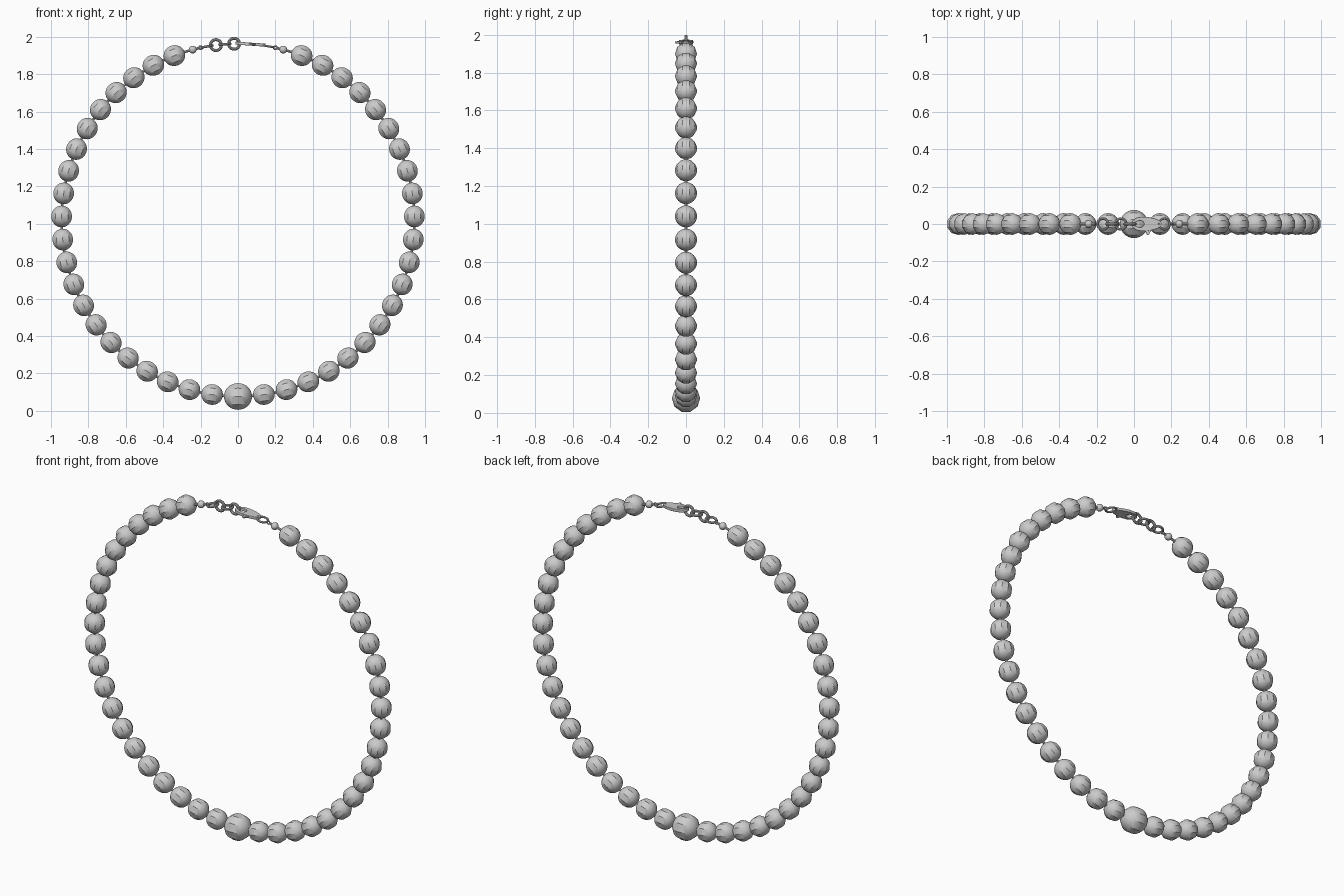
import bpy
from math import sin, cos, pi, asin, radians
from mathutils import Matrix, Vector

if "Cube" in bpy.data.objects:
    bpy.data.objects.remove(bpy.data.objects["Cube"])

R, ZC = 0.943, 1.02           # necklace loop radius and centre height


def frame(t):
    """Local frame on the loop; t is the angle from the bottom. x = along the loop, z = outwards."""
    n = Vector((sin(t), 0, -cos(t)))
    x = Vector((-cos(t), 0, -sin(t)))
    m = Matrix((x, n.cross(x), n)).transposed().to_4x4()
    m.translation = n * R + Vector((0, 0, ZC))
    return m


def top(x):
    """Angle of the point near the top of the loop with the given x."""
    return pi - asin(x / R)


def add(name, data, matrix):
    ob = bpy.data.objects.new(name, data)
    bpy.context.collection.objects.link(ob)
    ob.matrix_world = matrix
    return ob


def ball_mesh(name, r, sides=10, rings=16):
    """Faceted ball whose poles lie on the local x axis."""
    verts, faces = [(-r, 0, 0)], []
    for i in range(1, rings):
        a = pi * i / rings
        for j in range(sides):
            b = 2 * pi * j / sides
            verts.append((-r * cos(a), r * sin(a) * cos(b), r * sin(a) * sin(b)))
    verts.append((r, 0, 0))
    last = len(verts) - 1
    for j in range(sides):
        k = (j + 1) % sides
        faces.append((0, 1 + k, 1 + j))
        for i in range(rings - 2):
            p = 1 + i * sides
            faces.append((p + j, p + k, p + sides + k, p + sides + j))
        q = 1 + (rings - 2) * sides
        faces.append((q + j, q + k, last))
    me = bpy.data.meshes.new(name)
    me.from_pydata(verts, [], faces)
    me.update()
    return me


def ring(name, x, major, minor, upright):
    bpy.ops.mesh.primitive_torus_add(major_radius=major, minor_radius=minor,
                                     major_segments=28, minor_segments=10)
    ob = bpy.context.object
    ob.name = name
    m = frame(top(x))
    ob.matrix_world = m @ Matrix.Rotation(pi / 2, 4, 'X') if upright else m


def strand(name, t0, t1, n, r):
    cu = bpy.data.curves.new(name, 'CURVE')
    cu.dimensions = '3D'
    cu.bevel_depth, cu.bevel_resolution, cu.use_fill_caps = r, 2, True
    sp = cu.splines.new('POLY')
    sp.points.add(n)
    for i, p in enumerate(sp.points):
        p.co = (*frame(t0 + (t1 - t0) * i / n).translation, 1)
    add(name, cu, Matrix())


def plate(name, outlines, half, matrix):
    cu = bpy.data.curves.new(name, 'CURVE')
    cu.dimensions, cu.fill_mode = '2D', 'BOTH'
    cu.extrude, cu.bevel_depth, cu.bevel_resolution = half, 0.002, 2
    for pts in outlines:
        sp = cu.splines.new('BEZIER')
        sp.bezier_points.add(len(pts) - 1)
        for bp, (x, y) in zip(sp.bezier_points, pts):
            bp.co = (x, y, 0)
            bp.handle_left_type = bp.handle_right_type = 'AUTO'
        sp.use_cyclic_u = True
        sp.resolution_u = 5
    add(name, cu, matrix)


# beads: one large centre bead and 21 on each side
add("centre_bead", ball_mesh("centre_bead", 0.075), frame(0))
bead = ball_mesh("bead", 0.058)
for i in range(21):
    for s, side in ((1, "right"), (-1, "left")):
        add(f"bead_{side}_{i + 1}", bead, frame(s * radians(8.45 + 7.52 * i)))

# end balls and the string through everything
end_ball = ball_mesh("end_ball", 0.021, 14)
add("end_ball_right", end_ball, frame(top(0.242)))
add("end_ball_left", end_ball, frame(-top(0.242)))
end = top(0.208)
strand("string", -end, end, 160, 0.007)

# small string loops and chain links
for x, side in ((0.2, "right"), (-0.2, "left")):
    ring(f"string_loop_{side}", x, 0.009, 0.004, True)
ring("chain_link_1", -0.166, 0.029, 0.007, False)
ring("chain_link_2", -0.118, 0.029, 0.008, True)
ring("chain_link_3", -0.07, 0.029, 0.007, False)
ring("chain_link_4", -0.021, 0.029, 0.008, True)
ring("clasp_ring", 0.162, 0.029, 0.006, False)

# clasp body: flat teardrop with an opening and an eye, plus a thumb lever
m = frame(top(0.065))
body = [(-.077, 0), (-.06, .026), (-.02, .036), (.03, .031), (.07, .016),
        (.081, 0), (.07, -.016), (.03, -.031), (-.02, -.036), (-.06, -.026)]
opening = [(-.066, 0), (-.045, .017), (-.018, .015), (-.01, 0), (-.018, -.015), (-.045, -.017)]
eye = [(.061, 0), (.068, .006), (.074, 0), (.068, -.006)]
plate("clasp_body", [body, opening, eye], 0.006, m)
lever = [(-.005, -.028), (.025, -.028), (.02, -.042), (.008, -.056), (.002, -.045)]
plate("clasp_lever", [lever], 0.003, m)

# curves to meshes, then smooth along the profile and keep the facets sharp
bpy.context.view_layer.update()
bpy.ops.object.select_all(action='SELECT')
bpy.context.view_layer.objects.active = bpy.data.objects["string"]
for ob in bpy.data.objects:
    ob.select_set(ob.type == 'CURVE')
bpy.ops.object.convert(target='MESH')
bpy.ops.object.select_all(action='SELECT')
bpy.ops.object.shade_smooth_by_angle(angle=radians(30))
for ob in bpy.data.objects:
    if ob.name.startswith(("chain", "clasp_ring", "string")):
        ob.data.polygons.foreach_set("use_smooth", [True] * len(ob.data.polygons))
